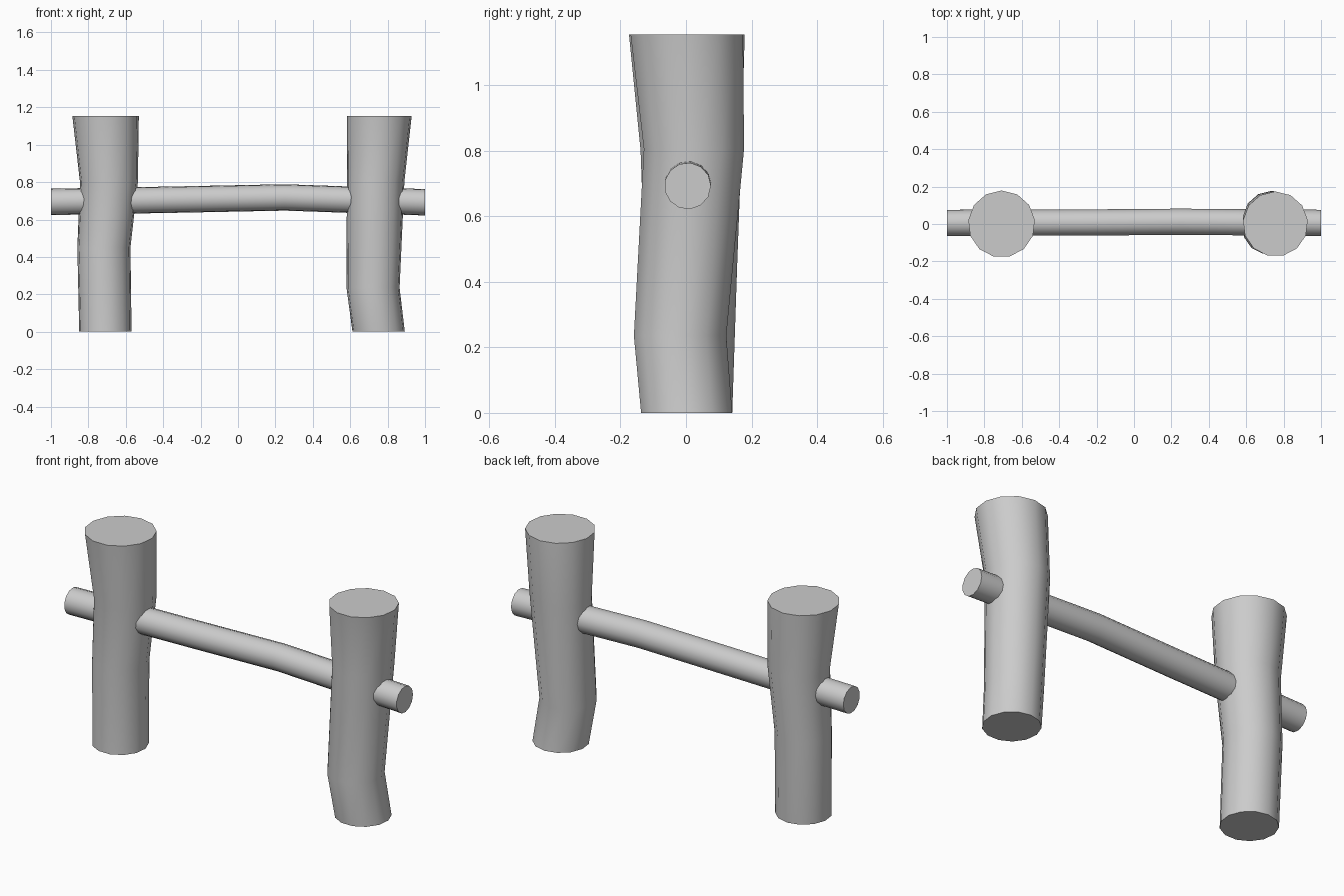
import bpy, bmesh, math
from mathutils import Vector

if "Cube" in bpy.data.objects:
    bpy.data.objects.remove(bpy.data.objects["Cube"])

SIDES = 13


def log(name, rings, axis):
    """Loft a crooked log through (centre, radius) rings along axis 'Z' or 'X'."""
    bm = bmesh.new()
    # cross-section plane: one corner always points to +y
    u = Vector((0, 1, 0))
    v = Vector((-1, 0, 0)) if axis == 'Z' else Vector((0, 0, 1))
    loops = []
    for centre, r in rings:
        loops.append([bm.verts.new(Vector(centre)
                      + u * r * math.cos(2 * math.pi * i / SIDES)
                      + v * r * math.sin(2 * math.pi * i / SIDES))
                      for i in range(SIDES)])
    for a, b in zip(loops, loops[1:]):
        for i in range(SIDES):
            j = (i + 1) % SIDES
            bm.faces.new((a[i], a[j], b[j], b[i]))
    bm.faces.new(loops[0])
    bm.faces.new(loops[-1])
    bmesh.ops.recalc_face_normals(bm, faces=bm.faces)
    mesh = bpy.data.meshes.new(name)
    bm.to_mesh(mesh)
    bm.free()
    obj = bpy.data.objects.new(name, mesh)
    bpy.context.collection.objects.link(obj)
    bpy.ops.object.select_all(action='DESELECT')
    obj.select_set(True)
    bpy.context.view_layer.objects.active = obj
    bpy.ops.object.shade_smooth_by_angle(angle=math.radians(40))
    return obj


# Upright posts
log("left_post", [((-0.709, 0, 0), 0.141),
                  ((-0.717, 0.013, 0.45), 0.143),
                  ((-0.69, 0.013, 0.80), 0.156),
                  ((-0.708, 0, 1.154), 0.179)], 'Z')
log("right_post", [((0.752, 0, 0), 0.141),
                   ((0.722, -0.02, 0.235), 0.143),
                   ((0.736, 0.022, 0.805), 0.155),
                   ((0.756, 0, 1.154), 0.174)], 'Z')

# Crooked rail running through both posts
log("rail", [((-1.0, 0.005, 0.694), 0.071),
             ((-0.25, 0.007, 0.708), 0.071),
             ((0.25, 0.011, 0.718), 0.071),
             ((1.0, 0.005, 0.692), 0.071)], 'X')
